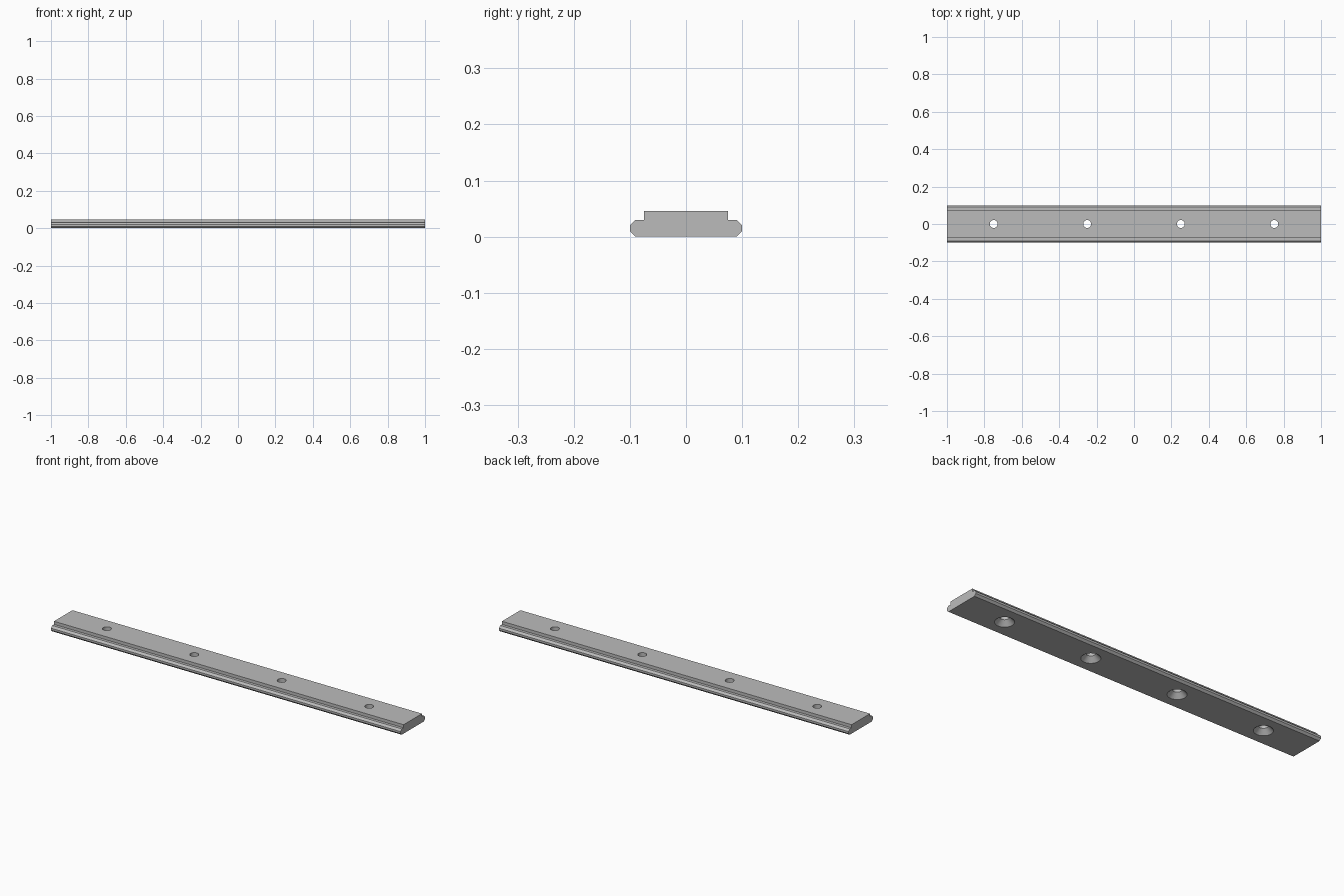
import bpy, bmesh, math

if "Cube" in bpy.data.objects:
    bpy.data.objects.remove(bpy.data.objects["Cube"])

steel = bpy.data.materials.new("steel grey")
steel.diffuse_color = (0.5, 0.5, 0.5, 1)
steel.use_nodes = True
steel.node_tree.nodes["Principled BSDF"].inputs["Base Color"].default_value = steel.diffuse_color

# Rail: stepped, chamfered cross-section extruded along x
half = [(0.09, 0), (0.1, 0.01), (0.1, 0.02), (0.09, 0.03), (0.075, 0.03), (0.075, 0.046)]
profile = half + [(-y, z) for y, z in reversed(half)]
bm = bmesh.new()
end = bm.faces.new([bm.verts.new((-1, y, z)) for y, z in profile])
ext = bmesh.ops.extrude_face_region(bm, geom=[end])
bmesh.ops.translate(bm, vec=(2, 0, 0),
                    verts=[g for g in ext["geom"] if isinstance(g, bmesh.types.BMVert)])
bmesh.ops.recalc_face_normals(bm, faces=bm.faces)
mesh = bpy.data.meshes.new("rail")
bm.to_mesh(mesh)
bm.free()
mesh.materials.append(steel)
rail = bpy.data.objects.new("rail", mesh)
bpy.context.collection.objects.link(rail)

# Screw holes: straight bore, countersunk from below
SEG = 32
rings = [(0.046, -0.001), (0.045, 0), (0.021, 0.024), (0.021, 0.06)]
bm = bmesh.new()
for x in (-0.75, -0.25, 0.25, 0.75):
    loops = [[bm.verts.new((x + r * math.cos(2 * math.pi * i / SEG),
                            r * math.sin(2 * math.pi * i / SEG), z)) for i in range(SEG)]
             for r, z in rings]
    for a, b in zip(loops, loops[1:]):
        for i in range(SEG):
            j = (i + 1) % SEG
            bm.faces.new((a[i], a[j], b[j], b[i]))
    bm.faces.new(loops[0][::-1])
    bm.faces.new(loops[-1])
bmesh.ops.recalc_face_normals(bm, faces=bm.faces)
cut_mesh = bpy.data.meshes.new("hole_cutter")
bm.to_mesh(cut_mesh)
bm.free()
cut_mesh.materials.append(steel)
cutter = bpy.data.objects.new("hole_cutter", cut_mesh)
bpy.context.collection.objects.link(cutter)

# Cut the holes and smooth their walls
bpy.context.view_layer.objects.active = rail
rail.select_set(True)
mod = rail.modifiers.new("holes", "BOOLEAN")
mod.operation = "DIFFERENCE"
mod.solver = "EXACT"
mod.object = cutter
bpy.ops.object.modifier_apply(modifier=mod.name)
bpy.data.objects.remove(cutter)
bpy.ops.object.shade_smooth_by_angle(angle=math.radians(30))
